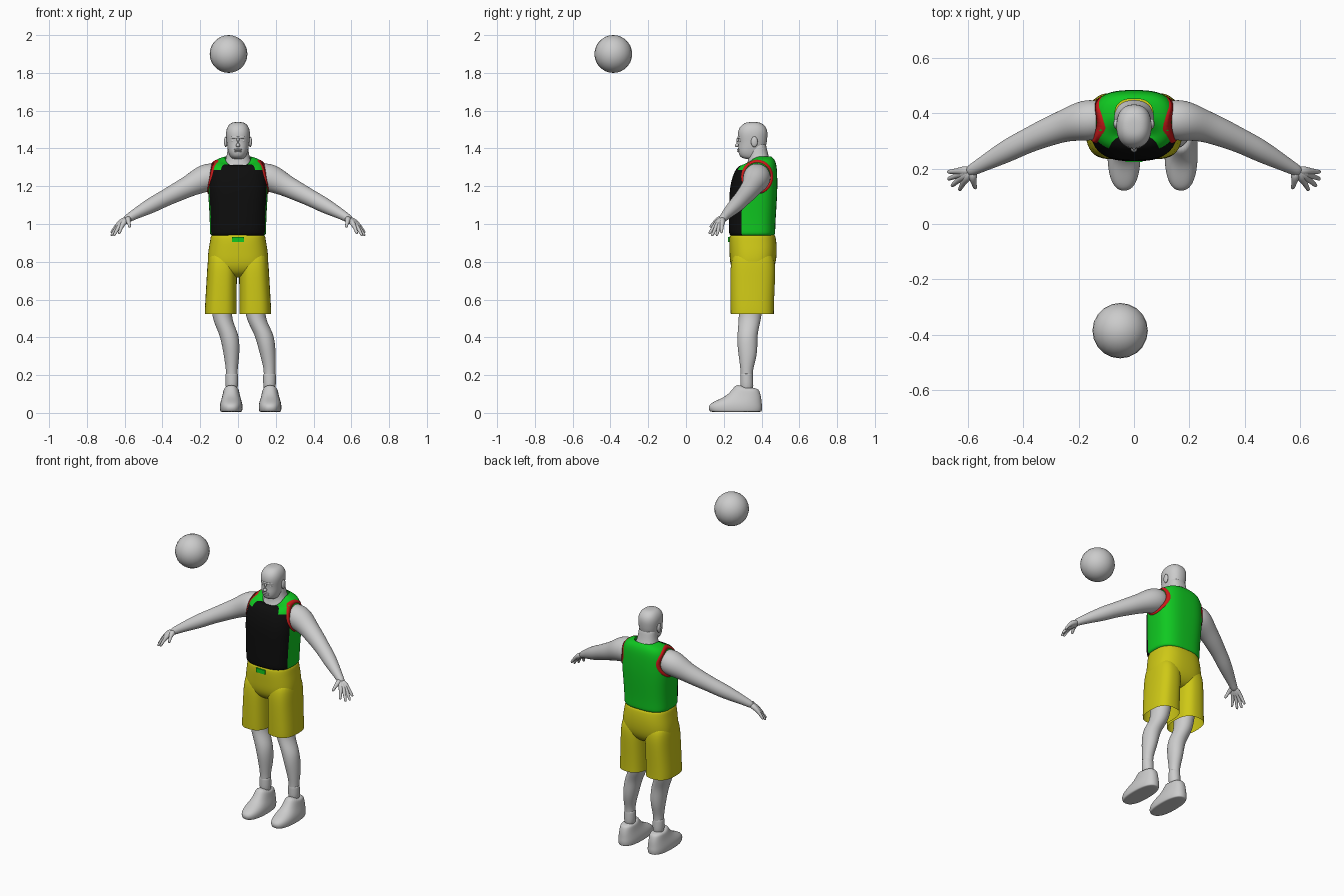
import bpy, bmesh, math
from mathutils import Vector
from mathutils.bvhtree import BVHTree

cube = bpy.data.objects.get("Cube")
if cube:
    bpy.data.objects.remove(cube, do_unlink=True)


def material(name, rgb):
    m = bpy.data.materials.new(name)
    m.use_nodes = True
    m.diffuse_color = (*rgb, 1)
    m.node_tree.nodes["Principled BSDF"].inputs["Base Color"].default_value = (*rgb, 1)
    return m


GREY = material("light grey", (0.6, 0.6, 0.6))
GREEN = material("green", (0.005, 0.58, 0.015))
BLACK = material("black", (0.004, 0.004, 0.004))
YELLOW = material("yellow", (0.62, 0.58, 0.008))
RED = material("red", (0.6, 0.01, 0.01))


def finish(name, bm, mats, subdivide=2):
    bmesh.ops.recalc_face_normals(bm, faces=bm.faces)
    me = bpy.data.meshes.new(name)
    bm.to_mesh(me)
    bm.free()
    for m in mats:
        me.materials.append(m)
    me.polygons.foreach_set("use_smooth", [True] * len(me.polygons))
    ob = bpy.data.objects.new(name, me)
    bpy.context.collection.objects.link(ob)
    if subdivide:
        mod = ob.modifiers.new("Smooth", "SUBSURF")
        mod.levels = mod.render_levels = subdivide
    return ob


def skin(name, rings, mats, caps=(True, True), rule=None, subdivide=2):
    """Bridge equal rings of points; rule(row, column) picks the material."""
    bm = bmesh.new()
    rows = [[bm.verts.new(p) for p in ring] for ring in rings]
    n = len(rows[0])
    for r in range(len(rows) - 1):
        for k in range(n):
            j = (k + 1) % n
            f = bm.faces.new((rows[r][k], rows[r][j], rows[r + 1][j], rows[r + 1][k]))
            if rule:
                f.material_index = rule(r, k)
    if caps[0]:
        bm.faces.new(rows[0][::-1])
    if caps[1]:
        bm.faces.new(rows[-1])
    return finish(name, bm, mats, subdivide)


def section(z, front, back, half, drop=0, x=0, power=2.3, n=24):
    """Horizontal rounded section whose front edge can dip by drop."""
    out = []
    for k in range(n):
        t = math.tau * k / n
        c, s = [math.copysign(abs(v) ** (2 / power), v) for v in (math.cos(t), math.sin(t))]
        out.append((x + half * c, (front + back) / 2 + (back - front) / 2 * s,
                    z - drop * max(0, -s) ** 1.5))
    return out


def tube(name, pts, mat, n=12, subdivide=2):
    """Tube through (x, y, z, radius) points."""
    rings = []
    for i, p in enumerate(pts):
        a, b = Vector(pts[max(i - 1, 0)][:3]), Vector(pts[min(i + 1, len(pts) - 1)][:3])
        q = (b - a).to_track_quat("Z", "Y")
        rings.append([Vector(p[:3]) + q @ Vector((p[3] * math.cos(math.tau * k / n),
                      p[3] * math.sin(math.tau * k / n), 0)) for k in range(n)])
    return skin(name, rings, [mat], subdivide=subdivide)


def ball(name, centre, radii, mat, u=16, v=12):
    bm = bmesh.new()
    bmesh.ops.create_uvsphere(bm, u_segments=u, v_segments=v, radius=1)
    bmesh.ops.scale(bm, vec=radii, verts=bm.verts)
    bmesh.ops.translate(bm, vec=centre, verts=bm.verts)
    return finish(name, bm, [mat], 0)


def mirrored(pts, s):
    return [(s * p[0], *p[1:]) for p in pts]


# Ball in the air
ball("ball", (-0.05, -0.385, 1.9), (0.1, 0.1, 0.1), GREY, 20, 14)

# Head, neck and face
head = [(1.343, .315, .40, .028), (1.353, .287, .405, .04), (1.375, .277, .41, .05),
        (1.40, .275, .42, .056), (1.43, .278, .428, .06), (1.455, .274, .431, .063),
        (1.485, .273, .433, .065), (1.513, .283, .425, .058), (1.533, .305, .403, .042),
        (1.54, .33, .38, .02)]
skin("head", [section(*r) for r in head], [GREY])
neck = [(1.29, .305, .45, .078, .01), (1.335, .318, .448, .07, .035),
        (1.36, .33, .437, .06, .025), (1.40, .33, .428, .055), (1.44, .35, .42, .05)]
skin("neck", [section(*r) for r in neck], [GREY])
tube("nose", [(0, .28, 1.458, .008), (0, .27, 1.438, .009), (0, .264, 1.42, .014),
              (0, .277, 1.41, .012)], GREY, 10)
tube("brow", [(-.046, .302, 1.455, .006), (-.025, .281, 1.46, .008), (0, .277, 1.457, .007),
              (.025, .281, 1.46, .008), (.046, .302, 1.455, .006)], GREY, 8)
for z in (1.385, 1.394):
    ball("lip", (0, .279, z), (.022, .008, .005), GREY)
for s, side in ((1, "left"), (-1, "right")):
    ball(side + "_ear", (s * .065, .362, 1.435), (.009, .018, .028), GREY)
    ball(side + "_eye", (s * .025, .289, 1.441), (.012, .008, .007), GREY)

# Sleeveless shirt: black front panel, green sides, back and shoulders
torso = [(.93, .236, .468, .143), (.95, .226, .473, .15), (1.0, .226, .473, .149),
         (1.1, .228, .48, .154), (1.18, .23, .484, .16), (1.24, .242, .484, .157),
         (1.29, .262, .482, .15, 0), (1.322, .28, .477, .138, .015),
         (1.344, .30, .467, .114, .03), (1.357, .312, .452, .07, .052)]


def panel(row, col):
    angle = (col + .5) * 10
    reach = 70 if row < 6 else 30
    return 1 if abs(angle - 270) < reach else 0


shirt = skin("shirt", [section(*r, power=2.8, n=36) for r in
                       [t if len(t) == 5 else (*t, 0) for t in torso]],
             [GREEN, BLACK], (True, False), panel)

# Red armhole trim laid on the shirt surface
bpy.context.view_layer.update()
surface = BVHTree.FromObject(shirt, bpy.context.evaluated_depsgraph_get())
for s, side in ((1, "left"), (-1, "right")):
    bands = []
    for scale, lift in ((1.1, -.004), (1.08, .004), (.92, .006), (.9, -.004)):
        ring = []
        for k in range(40):
            t = math.tau * k / 40
            y, z = .377 + .078 * scale * math.cos(t), 1.25 + .083 * scale * math.sin(t)
            hit = surface.ray_cast(Vector((s * .5, y, z)), Vector((-s, 0, 0)))[0]
            ring.append(((hit.x if hit else s * .12) + s * lift, y, z))
        bands.append(ring)
    skin(side + "_armhole_trim", bands, [RED], (False, False), subdivide=0)

# Arms and spread hands
arm = [(.09, .377, 1.262, .055), (.14, .377, 1.252, .076), (.19, .372, 1.237, .074),
       (.25, .355, 1.205, .058), (.31, .333, 1.175, .053), (.39, .298, 1.135, .044),
       (.45, .268, 1.103, .043), (.52, .23, 1.066, .032), (.575, .20, 1.035, .023),
       (.60, .187, 1.018, .02)]
fingers = {"thumb": (.572, .128, .982), "index_finger": (.63, .122, .947),
           "middle_finger": (.658, .137, .936), "ring_finger": (.671, .162, .937),
           "little_finger": (.672, .188, .952)}
wrist = Vector((.582, .194, 1.028))
for s, side in ((1, "left"), (-1, "right")):
    tube(side + "_arm", mirrored(arm, s), GREY, 16)
    for name, tip in fingers.items():
        end = Vector(tip)
        pts = []
        for f, r in ((0, .016), (.3, .019), (.5, .014), (.75, .0095), (.95, .0085), (1, .005)):
            p = wrist.lerp(end, f) + Vector((.004, 0, .012)) * math.sin(math.pi * f)
            pts.append((*p, r))
        tube(side + "_" + name, mirrored(pts, s), GREY, 8, 1)

# Shorts: hips with two wide open legs, and a waist tag
hips = [(.95, .236, .468, .138), (.935, .23, .474, .145), (.90, .228, .48, .15),
        (.85, .23, .482, .159), (.79, .232, .476, .163), (.745, .25, .455, .15),
        (.715, .29, .415, .1)]
skin("shorts_hips", [section(*r, power=2.6, n=32) for r in hips], [YELLOW])
trouser = [(.87, .26, .45, .07, .08), (.80, .236, .474, .079, .083), (.72, .233, .473, .08, .086),
           (.62, .234, .468, .083, .089), (.55, .235, .466, .085, .091),
           (.524, .236, .466, .085, .091)]
for s, side in ((1, "left"), (-1, "right")):
    skin("shorts_%s_leg" % side, [section(z, f, b, w, 0, s * x, 2.6) for z, f, b, w, x in trouser],
         [YELLOW], (True, False))
bm = bmesh.new()
bmesh.ops.create_cube(bm, size=1)
bmesh.ops.scale(bm, vec=(.062, .009, .026), verts=bm.verts)
bmesh.ops.translate(bm, vec=(0, .228, .919), verts=bm.verts)
tag = finish("waist_tag", bm, [GREEN], 0)
tag.data.polygons.foreach_set("use_smooth", [False] * 6)

# Legs lean to the model's left: z, spread, lean, y, half width, half depth
leg = [(.66, .088, 0, .345, .066, .075), (.54, .088, 0, .342, .053, .062),
       (.48, .09, .012, .336, .051, .058), (.42, .093, .044, .325, .051, .053),
       (.36, .094, .056, .325, .047, .054), (.30, .097, .063, .327, .041, .048),
       (.24, .1, .067, .322, .032, .035), (.20, .1, .067, .321, .03, .031),
       (.10, .1, .067, .322, .03, .034)]
shoe = [(.004, .135, .398, .052), (.008, .124, .402, .059), (.03, .116, .405, .061),
        (.05, .128, .402, .059), (.07, .17, .40, .053), (.09, .215, .397, .047),
        (.115, .25, .39, .042, -.015), (.132, .268, .378, .037, -.024)]
for s, side in ((1, "left"), (-1, "right")):
    skin(side + "_leg", [section(z, y - d, y + d, w, 0, s * a + lean, 2)
                         for z, a, lean, y, w, d in leg], [GREY])
    foot = s * .1 + .067
    sock = [(.10, .285, .36, .034), (.19, .288, .355, .034), (.207, .288, .354, .034),
            (.209, .295, .347, .028)]
    skin(side + "_sock", [section(*r, 0, foot, 2) for r in sock], [GREY])
    skin(side + "_shoe", [section(*(r if len(r) == 5 else (*r, 0)), foot + s * .003, 2.4)
                          for r in shoe], [GREY])
